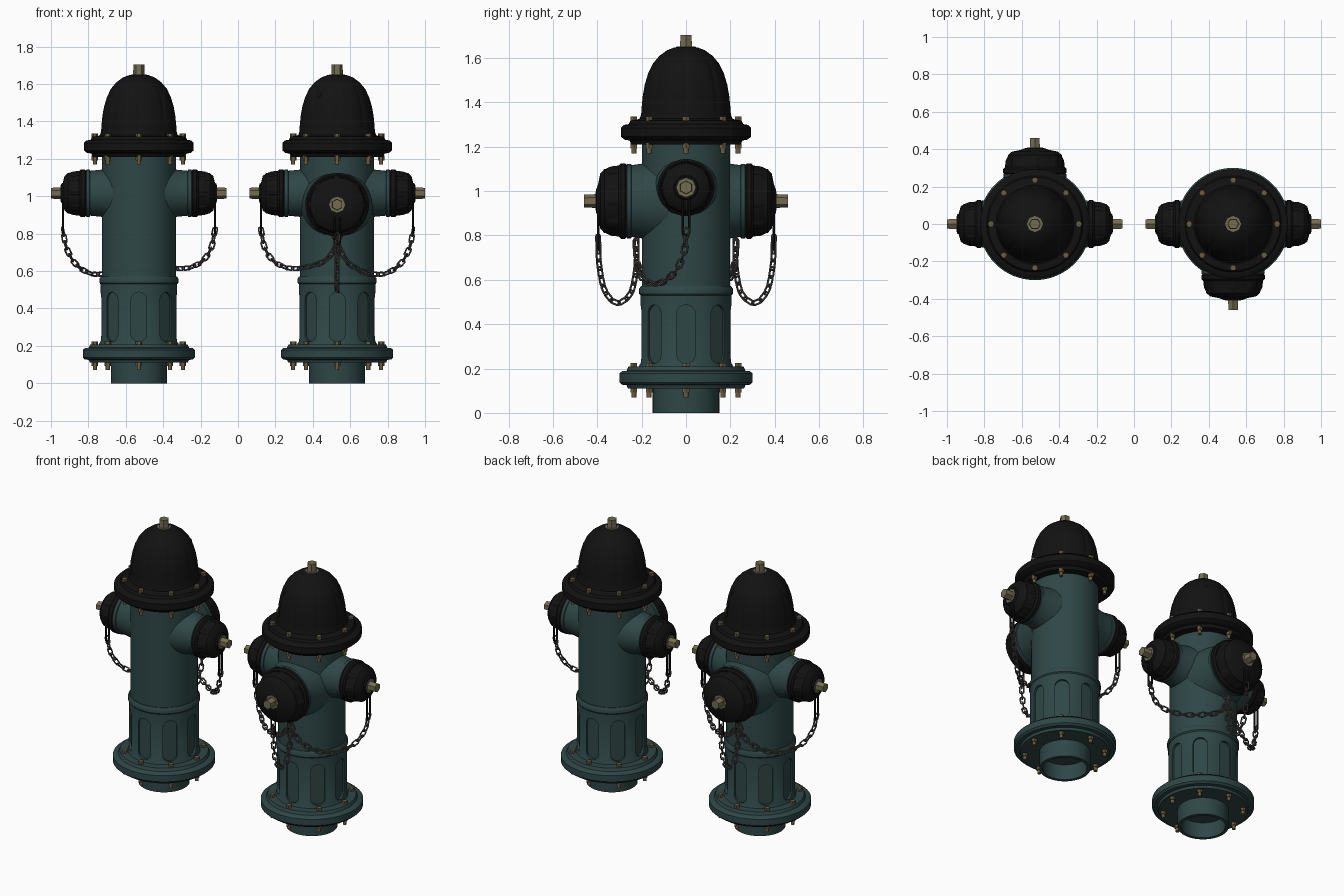
import bpy, bmesh, math
from math import sin, cos, pi, radians
from mathutils import Matrix, Vector

if "Cube" in bpy.data.objects:
    bpy.data.objects.remove(bpy.data.objects["Cube"])


def material(name, rgb):
    m = bpy.data.materials.new(name)
    m.diffuse_color = (*rgb, 1)
    m.use_nodes = True
    m.node_tree.nodes["Principled BSDF"].inputs["Base Color"].default_value = m.diffuse_color
    return m


GREEN = material("dark_green_paint", (0.028, 0.062, 0.062))
BLACK = material("black_paint", (0.006, 0.006, 0.006))
BRASS = material("dull_brass", (0.17, 0.15, 0.08))
BOLT = material("aged_bolt", (0.15, 0.105, 0.05))
STEEL = material("chain_steel", (0.085, 0.075, 0.07))
I = Matrix.Identity(4)


def lathe(bm, prof, n=64, mat=I, shape=None):
    """Revolve (radius, height) points; shape(angle, height) scales the radius."""
    rings = []
    for r, z in prof:
        ring = []
        for i in range(n):
            a = 2 * pi * i / n
            k = r * (shape(a, z) if shape else 1)
            ring.append(bm.verts.new(mat @ Vector((k * cos(a), k * sin(a), z))))
        rings.append(ring)
    for lo, hi in zip(rings, rings[1:]):
        for i in range(n):
            bm.faces.new((lo[i], lo[(i + 1) % n], hi[(i + 1) % n], hi[i]))


def link(bm, mat, straight, width, wire, n=16, s=6):
    """Stadium-shaped wire loop in the local XY plane, long along X."""
    rings = []
    for i in range(n):
        a = 2 * pi * (i + 0.5) / n
        c = Vector((math.copysign(straight, cos(a)) + width * cos(a), width * sin(a), 0))
        out = Vector((cos(a), sin(a), 0))
        rings.append([bm.verts.new(mat @ (c + wire * (cos(b) * out + sin(b) * Vector((0, 0, 1)))))
                      for b in (2 * pi * j / s for j in range(s))])
    for i in range(n):
        p, q = rings[i], rings[(i + 1) % n]
        for j in range(s):
            bm.faces.new((p[j], q[j], q[(j + 1) % s], p[(j + 1) % s]))


def to_mesh(bm, name, mat, angle=35):
    bmesh.ops.remove_doubles(bm, verts=bm.verts, dist=1e-5)
    bmesh.ops.recalc_face_normals(bm, faces=bm.faces)
    for f in bm.faces:
        f.smooth = True
    for e in bm.edges:
        e.smooth = len(e.link_faces) == 2 and e.calc_face_angle(0) < radians(angle)
    me = bpy.data.meshes.new(name)
    bm.to_mesh(me)
    bm.free()
    me.materials.append(mat)
    return me


def place(me):
    """Put the part on both hydrants; the second one faces backwards."""
    for side, x, rot in (("right", 0.53, 0), ("left", -0.53, pi)):
        ob = bpy.data.objects.new(f"{side}_{me.name}", me)
        ob.location.x, ob.rotation_euler.z = x, rot
        bpy.context.collection.objects.link(ob)


def part(name, mat, build):
    bm = bmesh.new()
    build(bm)
    place(to_mesh(bm, name, mat))


# Hollow foot pipe and bottom flange
part("foot_pipe", GREEN, lambda bm: lathe(bm, [
    (0, 0.1), (0.13, 0.1), (0.13, 0), (0.15, 0), (0.15, 0.15), (0, 0.15)]))
part("bottom_flange", GREEN, lambda bm: lathe(bm, [
    (0, 0.11), (0.262, 0.11), (0.268, 0.125), (0.288, 0.127), (0.3, 0.138), (0.3, 0.178),
    (0.288, 0.188), (0.268, 0.19), (0.26, 0.208), (0, 0.208)]))

# Lower barrel with eight sunken round-ended flutes
bm = bmesh.new()
lathe(bm, [(0, 0.19), (0.215, 0.19), (0.212, 0.212), (0.205, 0.222), (0.205, 0.53), (0.211, 0.537),
           (0.211, 0.56), (0.203, 0.572), (0, 0.572)], 96)
lower = bpy.data.objects.new("lower_barrel_tmp", to_mesh(bm, "lower_barrel_raw", GREEN))
bm = bmesh.new()
for k in range(8):
    rot = Matrix.Rotation(k * pi / 4 + pi / 2, 4, 'Z')
    rings = [[], []]
    for i in range(24):
        a = 2 * pi * (i + 0.5) / 24
        z = 0.355 + math.copysign(0.09, sin(a)) + 0.042 * sin(a)
        for ring, r in zip(rings, (0.19, 0.26)):
            ring.append(bm.verts.new(rot @ Vector((r, 0.042 * cos(a), z))))
    bm.faces.new(rings[0])
    bm.faces.new(rings[1])
    for i in range(24):
        j = (i + 1) % 24
        bm.faces.new((rings[0][i], rings[0][j], rings[1][j], rings[1][i]))
cutter = bpy.data.objects.new("flute_cutter", to_mesh(bm, "flute_cutter", GREEN))
cutter.hide_render = True
for ob in (lower, cutter):
    bpy.context.collection.objects.link(ob)
mod = lower.modifiers.new("flutes", 'BOOLEAN')
mod.operation, mod.object, mod.solver = 'DIFFERENCE', cutter, 'EXACT'
dg = bpy.context.evaluated_depsgraph_get()
bm = bmesh.new()
bm.from_mesh(lower.evaluated_get(dg).to_mesh())
bpy.data.objects.remove(lower)
bpy.data.objects.remove(cutter)
place(to_mesh(bm, "lower_barrel", GREEN))

# Upper barrel
part("upper_barrel", GREEN, lambda bm: lathe(bm, [
    (0, 0.56), (0.198, 0.56), (0.198, 1.225), (0, 1.225)], 96))

# Bonnet flange and ribbed dome
part("bonnet_flange", BLACK, lambda bm: lathe(bm, [
    (0, 1.21), (0.245, 1.21), (0.255, 1.228), (0.278, 1.232), (0.293, 1.245), (0.293, 1.285),
    (0.28, 1.298), (0.258, 1.302), (0.25, 1.318), (0.225, 1.322), (0, 1.322)]))


def rib(a, z):
    fade = max(0, min(1, (1.64 - z) / 0.1, (z - 1.34) / 0.03))
    return 1 - 0.03 * fade * max(0, 1 - abs(sin(4 * a)) * 2.5)


part("bonnet_dome", BLACK, lambda bm: lathe(bm, [
    (0.225, 1.318), (0.208, 1.328), (0.203, 1.345), (0.201, 1.38), (0.196, 1.43), (0.187, 1.48),
    (0.172, 1.53), (0.15, 1.575), (0.12, 1.61), (0.085, 1.635), (0.05, 1.648), (0, 1.651)], 128, I, rib))
part("oil_plug", BLACK, lambda bm: bmesh.ops.create_uvsphere(
    bm, u_segments=16, v_segments=8, radius=0.016,
    matrix=Matrix.Translation((-0.09, -0.13, 1.535))))


def nut(bm, mat, h):
    """Low collar with a taller drive nut on it."""
    lathe(bm, [(0, h - 0.03), (0.043, h - 0.03), (0.043, h + 0.004), (0, h + 0.004)], 8, mat)
    lathe(bm, [(0, h), (0.031, h), (0.029, h + 0.055), (0, h + 0.055)], 6, mat)


part("top_nut", BRASS, lambda bm: nut(bm, I, 1.648))


# Flange bolts: heads above, shanks and nuts below
def bolts(bm, low, high):
    for k in range(8):
        m = Matrix.Translation((0.235 * cos(k * pi / 4), 0.235 * sin(k * pi / 4), 0))
        for r, z0, z1, n in ((0.017, high - 0.01, high + 0.016, 6),
                             (0.017, low - 0.02, low + 0.005, 6),
                             (0.011, low - 0.042, low, 12)):
            lathe(bm, [(0, z0), (r, z0), (r, z1), (0, z1)], n, m)


part("bottom_bolts", BOLT, lambda bm: bolts(bm, 0.112, 0.208))
part("bonnet_bolts", BOLT, lambda bm: bolts(bm, 1.212, 1.32))


# Outlets: neck, cap with lugs, nut, strap
def lugs(a, z):
    return 1 + (0.045 if cos(8 * a) > 0.5 else 0)


def outlet(name, angle, z, r, neck, tip):
    m = Matrix.Rotation(angle, 4, 'Z') @ Matrix.Translation((0, 0, z)) @ Matrix.Rotation(pi / 2, 4, 'Y')
    part(name + "_neck", GREEN, lambda bm: lathe(bm, [
        (0, 0.06), (r + 0.028, 0.08), (r + 0.014, 0.16), (r + 0.002, 0.2), (r - 0.004, neck - 0.025),
        (r + 0.002, neck - 0.022), (r + 0.002, neck - 0.004), (r - 0.01, neck), (0, neck)], 64, m))
    part(name + "_cap_rim", BLACK, lambda bm: lathe(bm, [
        (0, neck - 0.003), (r - 0.004, neck - 0.003), (r + 0.004, neck + 0.004), (r + 0.004, neck + 0.024),
        (r - 0.006, neck + 0.034), (0, neck + 0.034)], 64, m))
    d = tip - neck
    part(name + "_cap", BLACK, lambda bm: lathe(bm, [
        (r * 0.93, neck + 0.02), (r * 0.9, neck + 0.5 * d), (r * 0.82, neck + 0.72 * d)], 96, m, lugs))
    part(name + "_cap_face", BLACK, lambda bm: lathe(bm, [
        (r * 0.9, neck + 0.02), (r * 0.87, neck + 0.72 * d), (r * 0.74, neck + 0.86 * d),
        (r * 0.45, neck + 0.93 * d), (0.05, tip), (0, tip)], 64, m))
    part(name + "_nut", BRASS, lambda bm: nut(bm, m, tip - 0.002))

    def strap(bm):
        link(bm, m @ Matrix.Translation((0, 0, tip - 0.006)), 0, 0.042, 0.007, 24)
        link(bm, m @ Matrix.Translation((0.125, 0, tip - 0.01)), 0.075, 0.015, 0.006)
    part(name + "_strap", BLACK, strap)


outlet("side_outlet_a", 0, 1.016, 0.124, 0.285, 0.416)
outlet("side_outlet_b", pi, 1.016, 0.124, 0.285, 0.416)
outlet("main_outlet", -pi / 2, 0.955, 0.166, 0.27, 0.406)


# Chains hanging from the straps to an eye under the main outlet
def chain(bm, pts, pitch=0.038):
    p = [Vector(v) for v in pts]
    p = [2 * p[0] - p[1]] + p + [2 * p[-1] - p[-2]]
    path = []
    for a, b, c, d in zip(p, p[1:], p[2:], p[3:]):
        for i in range(30):
            t = i / 30
            path.append(0.5 * (2 * b + (c - a) * t + (2 * a - 5 * b + 4 * c - d) * t * t
                               + (3 * b - a - 3 * c + d) * t ** 3))
    walked, count = 0, 0
    for u, v in zip(path, path[1:]):
        walked += (v - u).length
        if walked >= count * pitch:
            q = (v - u).to_track_quat('X', 'Z').to_matrix().to_4x4()
            roll = Matrix.Rotation(pi / 4 + count % 2 * pi / 2, 4, 'X')
            link(bm, Matrix.Translation(u) @ q @ roll, 0.012, 0.013, 0.0048, 12)
            count += 1


for name, s, dz in (("side_chain_a", 1, 0), ("side_chain_b", -1, 0.03)):
    part(name, STEEL, lambda bm: chain(bm, [
        (s * 0.405, 0, 0.81), (s * 0.385, -0.01, 0.72), (s * 0.335, -0.05, 0.635 + dz / 2),
        (s * 0.25, -0.12, 0.585 + dz), (s * 0.15, -0.18, 0.595 + dz), (s * 0.06, -0.215, 0.645 + dz / 2),
        (s * 0.01, -0.225, 0.73), (0, -0.225, 0.77)]))
part("main_chain", STEEL, lambda bm: chain(bm, [
    (0, -0.396, 0.78), (0, -0.39, 0.66), (0, -0.365, 0.55), (0, -0.31, 0.497),
    (0, -0.25, 0.54), (0, -0.225, 0.65), (0, -0.222, 0.77)]))
part("chain_eye", STEEL, lambda bm: link(
    bm, Matrix.Translation((0, -0.215, 0.785)) @ Matrix.Rotation(pi / 2, 4, 'X'), 0.002, 0.02, 0.006))
